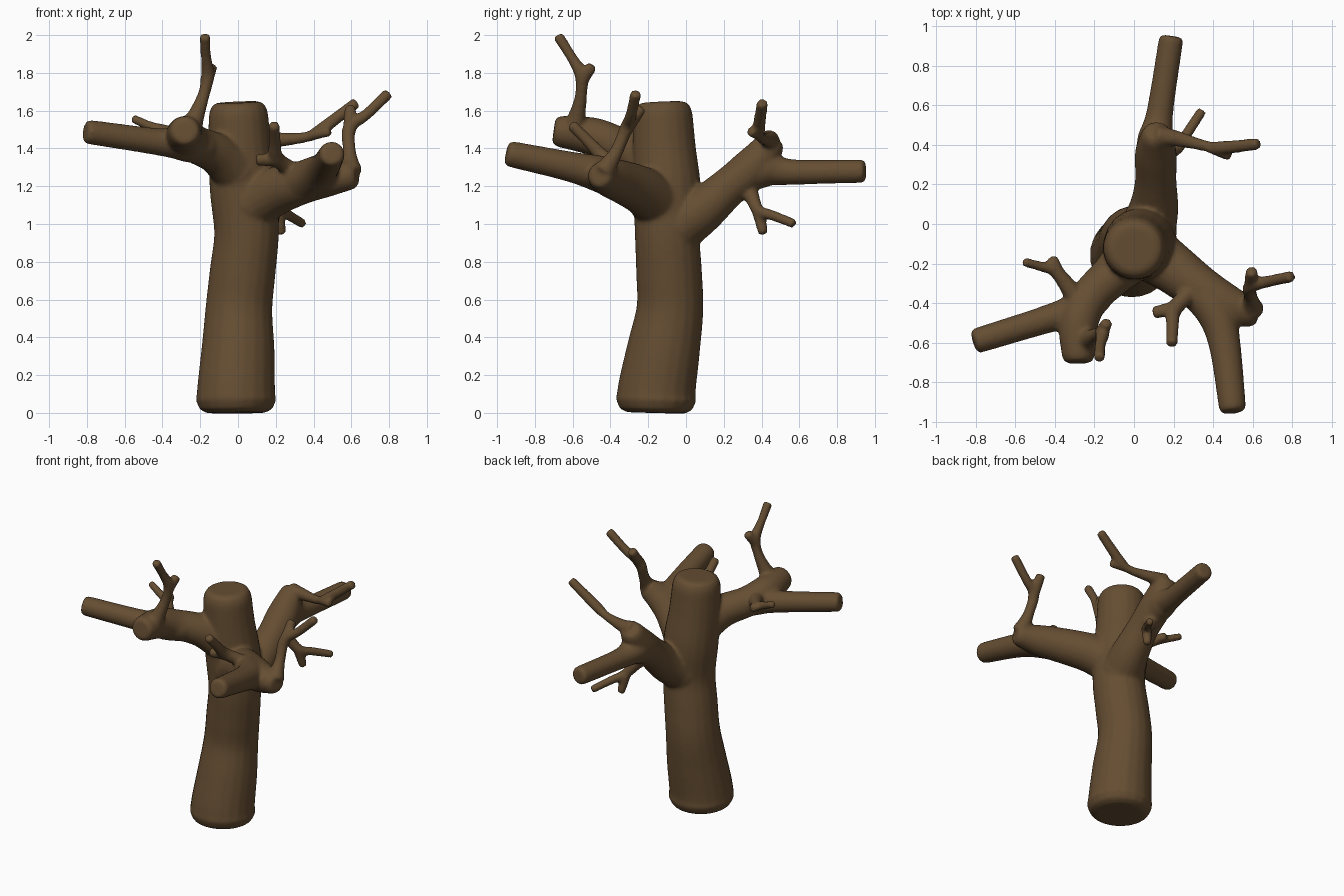
import bpy, bmesh, math
from mathutils import Vector

SIDES = 20


def spline(pts, steps=6):
    """Catmull-Rom samples through (x, y, z, radius) points."""
    p = [Vector(q) for q in pts]
    p = [2 * p[0] - p[1]] + p + [2 * p[-1] - p[-2]]
    out = []
    for i in range(1, len(p) - 2):
        a, b, c, d = p[i - 1:i + 3]
        for s in range(steps):
            t = s / steps
            out.append(0.5 * (2 * b + (c - a) * t + (2 * a - 5 * b + 4 * c - d) * t * t
                              + (3 * b - a - 3 * c + d) * t ** 3))
    out.append(p[-2])
    return out


def limb(bm, *pts):
    """Closed tapered tube with softly rounded ends."""
    s = spline(pts)
    first, last = s[0], s[-1]
    body = [q for q in s[1:-1]
            if (q - first).xyz.length > 0.4 * first.w and (q - last).xyz.length > 0.4 * last.w]

    def cap(end, nxt):
        d = (nxt.xyz - end.xyz).normalized()
        return [Vector((*(end.xyz + d * k * end.w), end.w * f))
                for k, f in ((0, 0.72), (0.09, 0.9), (0.32, 1.0))]

    path = cap(first, s[1]) + body + cap(last, s[-2])[::-1]
    tangent = (path[1] - path[0]).xyz.normalized()
    side = tangent.orthogonal().normalized()
    rings = []
    for i, q in enumerate(path):
        new = (path[min(i + 1, len(path) - 1)] - path[max(i - 1, 0)]).xyz.normalized()
        side = tangent.rotation_difference(new) @ side
        tangent = new
        up = tangent.cross(side)
        rings.append([bm.verts.new(q.xyz + q.w * (math.cos(a) * side + math.sin(a) * up))
                      for a in (2 * math.pi * k / SIDES for k in range(SIDES))])
    for r0, r1 in zip(rings, rings[1:]):
        for k in range(SIDES):
            n = (k + 1) % SIDES
            bm.faces.new((r0[k], r0[n], r1[n], r1[k]))
    bm.faces.new(rings[0][::-1])
    bm.faces.new(rings[-1])


bm = bmesh.new()

# Trunk
limb(bm, (-.01, -.16, 0, .215), (-.01, -.155, .12, .208), (0, -.12, .33, .195),
     (.005, -.085, .55, .178), (.025, -.09, .75, .175), (.045, -.1, .95, .172),
     (.03, -.1, 1.18, .18), (.01, -.115, 1.4, .168), (0, -.125, 1.645, .155))

# Back branch, knob and twigs
limb(bm, (.06, -.06, .98, .15), (.1, .08, 1.07, .125), (.11, .22, 1.19, .105),
     (.11, .36, 1.31, .105), (.115, .47, 1.455, .07))
limb(bm, (.11, .27, 1.24, .09), (.11, .42, 1.29, .095), (.13, .56, 1.275, .068),
     (.19, .95, 1.28, .062))
limb(bm, (.11, .44, 1.44, .06), (.2, .435, 1.445, .042), (.36, .395, 1.46, .028),
     (.44, .385, 1.5, .034), (.63, .405, 1.645, .03))
limb(bm, (.38, .39, 1.47, .03), (.49, .34, 1.49, .026))
limb(bm, (.11, .31, 1.22, .06), (.16, .35, 1.14, .04), (.22, .385, 1.07, .032),
     (.27, .46, 1.045, .028), (.345, .575, 1.0, .026))
limb(bm, (.21, .38, 1.08, .036), (.23, .41, .945, .026))

# Front right branch, knob and twigs
limb(bm, (.06, -.13, 1.1, .15), (.19, -.22, 1.17, .13), (.34, -.33, 1.22, .115),
     (.48, -.41, 1.245, .1), (.63, -.46, 1.255, .065))
limb(bm, (.3, -.3, 1.21, .11), (.41, -.44, 1.26, .1), (.46, -.62, 1.305, .08),
     (.5, -.95, 1.375, .068))
limb(bm, (.6, -.44, 1.27, .06), (.59, -.37, 1.38, .036), (.59, -.315, 1.51, .036),
     (.68, -.29, 1.58, .03), (.8, -.265, 1.695, .03))
limb(bm, (.59, -.33, 1.48, .036), (.595, -.235, 1.62, .032))
limb(bm, (.33, -.33, 1.24, .07), (.26, -.37, 1.3, .045), (.2, -.44, 1.355, .04),
     (.195, -.52, 1.44, .032), (.19, -.61, 1.53, .03))
limb(bm, (.22, -.42, 1.34, .036), (.095, -.45, 1.34, .032))

# Front left branch, knob and twigs
limb(bm, (0, -.15, 1.28, .14), (-.11, -.26, 1.37, .11), (-.22, -.37, 1.42, .1),
     (-.28, -.5, 1.465, .1), (-.28, -.7, 1.495, .08))
limb(bm, (-.16, -.33, 1.4, .09), (-.28, -.43, 1.425, .095), (-.42, -.475, 1.435, .072),
     (-.81, -.595, 1.49, .064))
limb(bm, (-.26, -.6, 1.49, .07), (-.22, -.575, 1.58, .045), (-.18, -.555, 1.69, .032),
     (-.16, -.555, 1.79, .036), (-.17, -.61, 1.89, .028), (-.175, -.68, 2.0, .03))
limb(bm, (-.17, -.56, 1.75, .036), (-.135, -.495, 1.84, .03))
limb(bm, (-.26, -.42, 1.44, .07), (-.33, -.32, 1.47, .045), (-.4, -.235, 1.495, .034),
     (-.47, -.215, 1.52, .026), (-.56, -.19, 1.56, .024))
limb(bm, (-.38, -.26, 1.49, .036), (-.415, -.165, 1.5, .027))

bmesh.ops.recalc_face_normals(bm, faces=bm.faces[:])
mesh = bpy.data.meshes.new("tree")
bm.to_mesh(mesh)
bm.free()
tree = bpy.data.objects.new("tree", mesh)
bpy.context.collection.objects.link(tree)

# Bark colour
bark = bpy.data.materials.new("bark brown")
bark.diffuse_color = (0.13, 0.075, 0.032, 1)
mesh.materials.append(bark)
for f in mesh.polygons:
    f.use_smooth = True

# Fuse the limbs into one skin and soften the joints
fuse = tree.modifiers.new("fuse", 'REMESH')
fuse.mode = 'VOXEL'
fuse.voxel_size = 0.011
fuse.use_smooth_shade = True
soften = tree.modifiers.new("soften", 'SMOOTH')
soften.factor = 0.5
soften.iterations = 8
